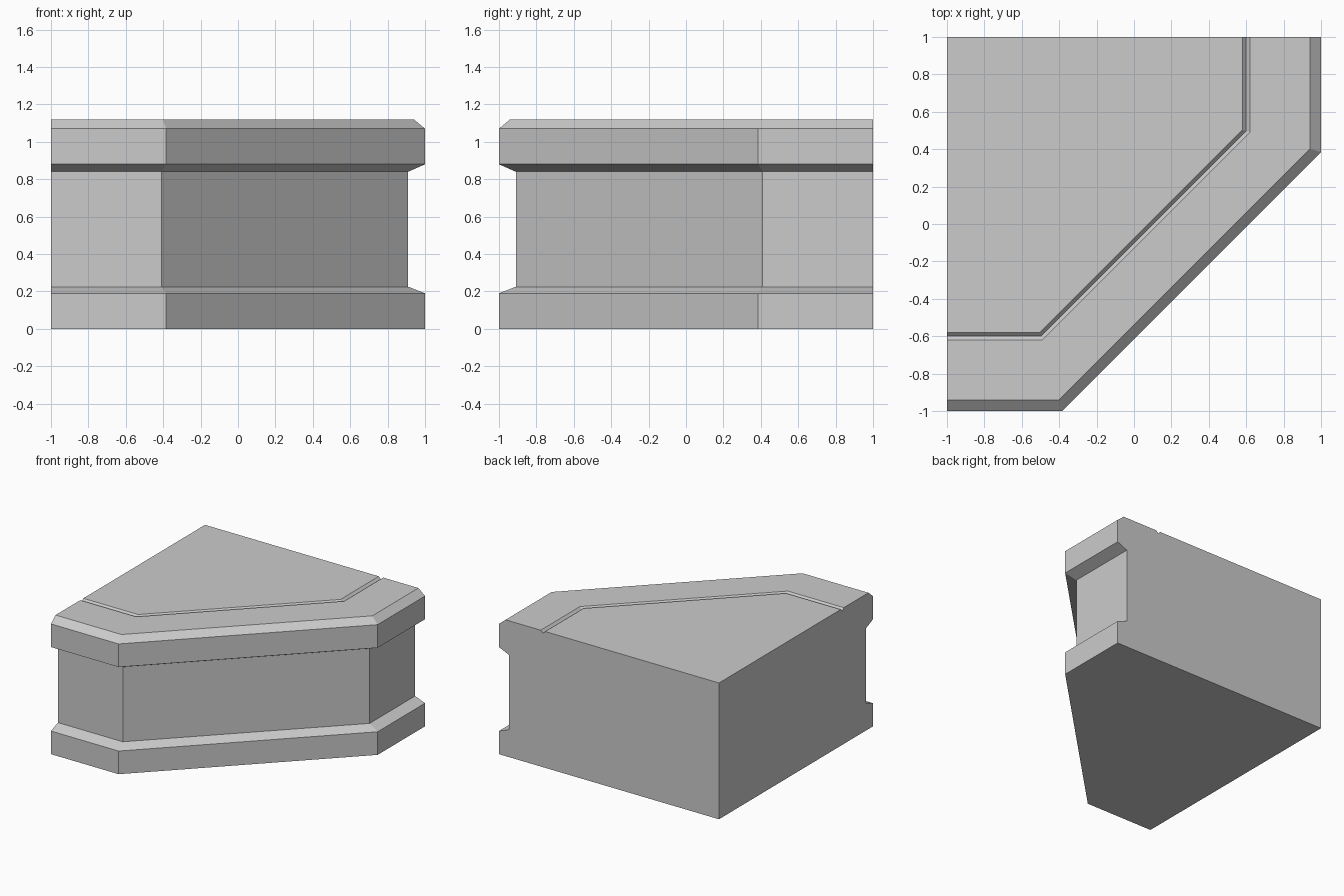
import bpy
import bmesh

cube = bpy.data.objects.get("Cube")
if cube:
    bpy.data.objects.remove(cube, do_unlink=True)

# Stone material
stone = bpy.data.materials.new("grey stone")
stone.use_nodes = True
grey = (0.6, 0.6, 0.6, 1)
stone.diffuse_color = grey
stone.node_tree.nodes["Principled BSDF"].inputs["Base Color"].default_value = grey

# Moulding profile: (inset from the outer edge, height)
PROFILE = [
    (0, 0), (0, 0.19), (0.09, 0.225),                # plinth and its slope
    (0.09, 0.84), (0, 0.88),                         # recessed wall, overhang
    (0, 1.07), (0.06, 1.12),                         # capping with chamfer
    (0.38, 1.12), (0.40, 1.10), (0.42, 1.12),        # groove in the top
]
CORNER, SLIDE = 0.385, 0.28


def path(inset, z):
    """Left wall, two chamfer corners and back wall at one inset."""
    edge = 1 - inset
    bend = CORNER + SLIDE * inset
    return [(-1, -edge, z), (-bend, -edge, z), (edge, bend, z), (edge, 1, z)]


bm = bmesh.new()
rows = [[bm.verts.new(p) for p in path(d, z)] for d, z in PROFILE]
base_corner = bm.verts.new((-1, 1, 0))
top_corner = bm.verts.new((-1, 1, PROFILE[-1][1]))

# Sweep the moulding along the three front sides
for low, high in zip(rows, rows[1:]):
    for i in range(3):
        bm.faces.new((low[i], low[i + 1], high[i + 1], high[i]))

# Bottom, top and the two flat wall sides
bm.faces.new([base_corner] + rows[0][::-1])
bm.faces.new(rows[-1] + [top_corner])
for end in (0, -1):
    bm.faces.new([r[end] for r in rows] + [top_corner, base_corner])
bmesh.ops.recalc_face_normals(bm, faces=bm.faces)

mesh = bpy.data.meshes.new("corner_pedestal")
bm.to_mesh(mesh)
bm.free()
mesh.materials.append(stone)
bpy.context.collection.objects.link(bpy.data.objects.new("corner_pedestal", mesh))
